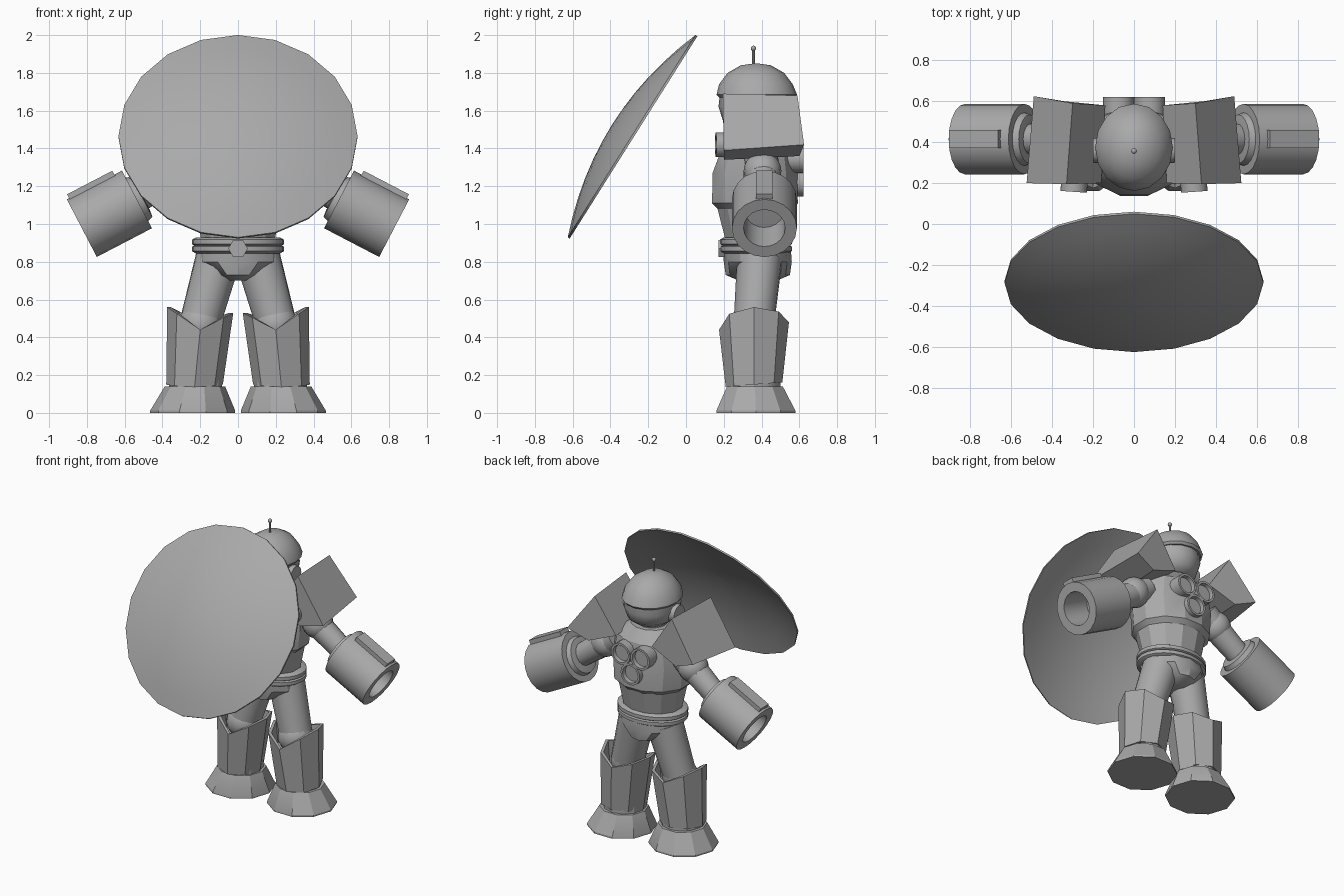
import bpy, bmesh, math
from mathutils import Vector, Matrix

cube = bpy.data.objects.get("Cube")
if cube:
    bpy.data.objects.remove(cube, do_unlink=True)

grey = bpy.data.materials.new("plain_grey")
grey.use_nodes = True
COLOUR = (0.4, 0.4, 0.4, 1)
grey.diffuse_color = COLOUR
grey.node_tree.nodes["Principled BSDF"].inputs["Base Color"].default_value = COLOUR


def finish(name, bm, mirror=False, angle=30):
    bmesh.ops.recalc_face_normals(bm, faces=bm.faces)
    mesh = bpy.data.meshes.new(name)
    bm.to_mesh(mesh)
    bm.free()
    mesh.materials.append(grey)
    mesh.shade_smooth()
    mesh.set_sharp_from_angle(angle=math.radians(angle))
    obj = bpy.data.objects.new(name, mesh)
    bpy.context.collection.objects.link(obj)
    if mirror:
        obj.modifiers.new("mirror", "MIRROR")
    return obj


def skin(bm, rings, closed=True):
    """Bridge equal rings of points, capping both ends when closed."""
    rings = [[bm.verts.new(p) for p in ring] for ring in rings]
    n = len(rings[0])
    for a, b in zip(rings, rings[1:]):
        for i in range(n):
            j = (i + 1) % n
            bm.faces.new((a[i], a[j], b[j], b[i]))
    if closed:
        bm.faces.new(rings[0])
        bm.faces.new(rings[-1])


def loft(name, rings, sides, mirror=False, angle=30, turn=0.0):
    """Stack of horizontal ellipses: (x, y, z, x radius, y radius)."""
    bm = bmesh.new()
    steps = [math.tau * (i + turn) / sides - math.pi / 2 for i in range(sides)]
    skin(bm, [[(x + rx * math.cos(t), y + ry * math.sin(t), z) for t in steps]
              for x, y, z, rx, ry in rings])
    return finish(name, bm, mirror, angle)


def lathe(name, start, end, profile, sides=20, mirror=False, closed=True):
    """Turn (distance, radius) pairs around the line from start to end."""
    start, end = Vector(start), Vector(end)
    rot = (end - start).to_track_quat('Z', 'Y')
    bm = bmesh.new()
    steps = [math.tau * i / sides for i in range(sides)]
    skin(bm, [[start + rot @ Vector((r * math.cos(t), r * math.sin(t), d)) for t in steps]
              for d, r in profile], closed)
    return finish(name, bm, mirror)


def ball(name, centre, radius, mirror=False):
    bm = bmesh.new()
    bmesh.ops.create_uvsphere(bm, u_segments=16, v_segments=10, radius=radius,
                              matrix=Matrix.Translation(centre))
    return finish(name, bm, mirror, 40)


def rod(name, start, end, r1, r2=None, sides=16, mirror=False):
    length = (Vector(end) - Vector(start)).length
    return lathe(name, start, end, [(0, r1), (length, r2 or r1)], sides, mirror)


# Large tilted dish, a thin shell
R, DEPTH, THICK = 0.633, 0.12, 0.012
bm = bmesh.new()
centre = Vector((0, -0.288, 1.465))
up, axis = Vector((0, 0.534, 0.846)), Vector((0, -0.846, 0.534))


def dish_ring(f, inset):
    h = DEPTH * (1 - f * f) - inset
    return [centre + axis * h + R * f * (up * math.cos(t) + Vector((math.sin(t), 0, 0)))
            for t in [math.tau * i / 20 for i in range(20)]]


levels = [k / 6 for k in range(1, 7)]
for ring_set in ([dish_ring(f, 0) for f in [0.01] + levels] +
                 [dish_ring(f, THICK) for f in levels[::-1] + [0.01]],):
    skin(bm, ring_set)
finish("dish", bm, angle=45)

# Feet, boots, knees and thighs
loft("foot", [(0.24, 0.37, 0, 0.225, 0.22), (0.24, 0.37, 0.012, 0.225, 0.22),
              (0.228, 0.365, 0.14, 0.16, 0.155)], 10, True, 25, 0.5)
loft("ankle", [(0.225, 0.36, 0.13, 0.14, 0.14), (0.225, 0.36, 0.2, 0.14, 0.14)], 12, True)


def boot_ring(x, y, rx, ry, height):
    pts = []
    for i in range(8):
        t = math.tau * i / 8 - math.pi / 2
        pts.append((x + rx * math.cos(t), y + ry * math.sin(t), height(t)))
    return pts


def boot_top(t):
    return (0.56 if math.cos(t) > 0 else 0.53) * abs(math.cos(t)) + \
        (0.44 if math.sin(t) < 0 else 0.48) * (1 - abs(math.cos(t)))


bm = bmesh.new()
skin(bm, [boot_ring(0.23, 0.36, 0.15, 0.15, lambda t: 0.15 + 0.012 * math.sin(t)),
          boot_ring(0.2, 0.36, 0.175, 0.185, boot_top),
          boot_ring(0.2, 0.36, 0.155, 0.165, boot_top),
          boot_ring(0.2, 0.36, 0.14, 0.14, lambda t: 0.38)])
finish("boot", bm, True, 30)
ball("knee", (0.2, 0.355, 0.47), 0.115, True)
rod("thigh", (0.105, 0.39, 0.82), (0.2, 0.36, 0.48), 0.12, 0.108, 16, True)

# Pelvis, belt and buckle
loft("pelvis", [(0, 0.38, 0.70, 0.06, 0.1), (0, 0.38, 0.73, 0.12, 0.17),
                (0, 0.38, 0.8, 0.215, 0.18), (0, 0.375, 0.87, 0.215, 0.18)], 12)
for z in (0.868, 0.905):
    loft("belt", [(0, 0.37, z - 0.023, 0.225, 0.172), (0, 0.37, z - 0.012, 0.243, 0.19),
                  (0, 0.37, z + 0.012, 0.243, 0.19), (0, 0.37, z + 0.023, 0.225, 0.172)], 24, False, 50)
rod("buckle", (0, 0.172, 0.87), (0, 0.22, 0.87), 0.052, sides=6)

# Torso and neck
loft("torso", [(0, 0.37, 0.91, 0.2, 0.165), (0, 0.365, 1.08, 0.235, 0.205),
               (0, 0.365, 1.11, 0.265, 0.235), (0, 0.365, 1.27, 0.28, 0.232),
               (0, 0.38, 1.42, 0.25, 0.19), (0, 0.38, 1.5, 0.14, 0.13)], 12, False, 25, 0.5)
loft("neck", [(0, 0.375, 1.45, 0.1, 0.1), (0, 0.375, 1.56, 0.1, 0.1)], 16)

# Three round nozzles on the back, with recessed ends
for x, z in ((-0.076, 1.345), (0.076, 1.345), (0, 1.22)):
    lathe("back_nozzle", (x, 0.45, z), (x, 0.62, z),
          [(0, 0.075), (0.172, 0.075), (0.172, 0.06), (0.145, 0.057)], 16)

# Head, helmet, ears and antenna
loft("head", [(0, 0.37, 1.51, 0.1, 0.12), (0, 0.37, 1.55, 0.155, 0.175),
              (0, 0.37, 1.62, 0.178, 0.198), (0, 0.37, 1.74, 0.165, 0.185)], 16, False, 40)
loft("helmet", [(0, 0.375, 1.67, 0.178, 0.2), (0, 0.375, 1.685, 0.19, 0.213),
                (0, 0.37, 1.74, 0.175, 0.195), (0, 0.37, 1.8, 0.128, 0.15),
                (0, 0.37, 1.84, 0.065, 0.08), (0, 0.37, 1.85, 0.01, 0.01)], 16, False, 40)
rod("ear_disc", (0.15, 0.36, 1.6), (0.2, 0.36, 1.6), 0.065, 0.06, 12, True)
rod("antenna", (0, 0.357, 1.84), (0, 0.357, 1.93), 0.007, sides=8)
ball("antenna_tip", (0, 0.357, 1.93), 0.014)

# Angular shoulder pads: one cross-section swept front to back
bm = bmesh.new()
front = [(0.33, 0.195, 1.69), (0.525, 0.2, 1.39), (0.34, 0.2, 1.34), (0.16, 0.2, 1.44)]
back = [(0.30, 0.59, 1.68), (0.49, 0.625, 1.42), (0.34, 0.6, 1.36), (0.14, 0.58, 1.44)]
skin(bm, [front, back])
finish("shoulder_pad", bm, True, 20)
lathe("chest_disc", (0.285, 0.3, 1.42), (0.295, 0.155, 1.42),
      [(0, 0.065), (0.143, 0.065), (0.143, 0.045), (0.133, 0.04)], 16, True)

# Arms and hollow cannons
rod("upper_arm", (0.25, 0.4, 1.34), (0.52, 0.415, 1.14), 0.09, 0.075, 16, True)
ball("shoulder_joint", (0.34, 0.405, 1.28), 0.1, True)
inner, outer = Vector((0.535, 0.415, 1.13)), Vector((0.827, 0.415, 0.978))
lathe("cannon", inner, outer,
      [(-0.035, 0.08), (-0.03, 0.12), (0, 0.13), (0, 0.172), (0.329, 0.172),
       (0.329, 0.11), (0.12, 0.105)], 20, True)

# Raised plate along the top of each cannon
along = (outer - inner).normalized()
upward = Vector((-along.z, 0, along.x))
bm = bmesh.new()
bmesh.ops.create_cube(bm, size=1)
bmesh.ops.scale(bm, vec=(0.27, 0.088, 0.06), verts=bm.verts)
frame = Matrix((along, Vector((0, 1, 0)), upward)).transposed().to_4x4()
frame.translation = inner + along * 0.18 + upward * 0.165
bmesh.ops.transform(bm, matrix=frame, verts=bm.verts)
finish("cannon_plate", bm, True)
